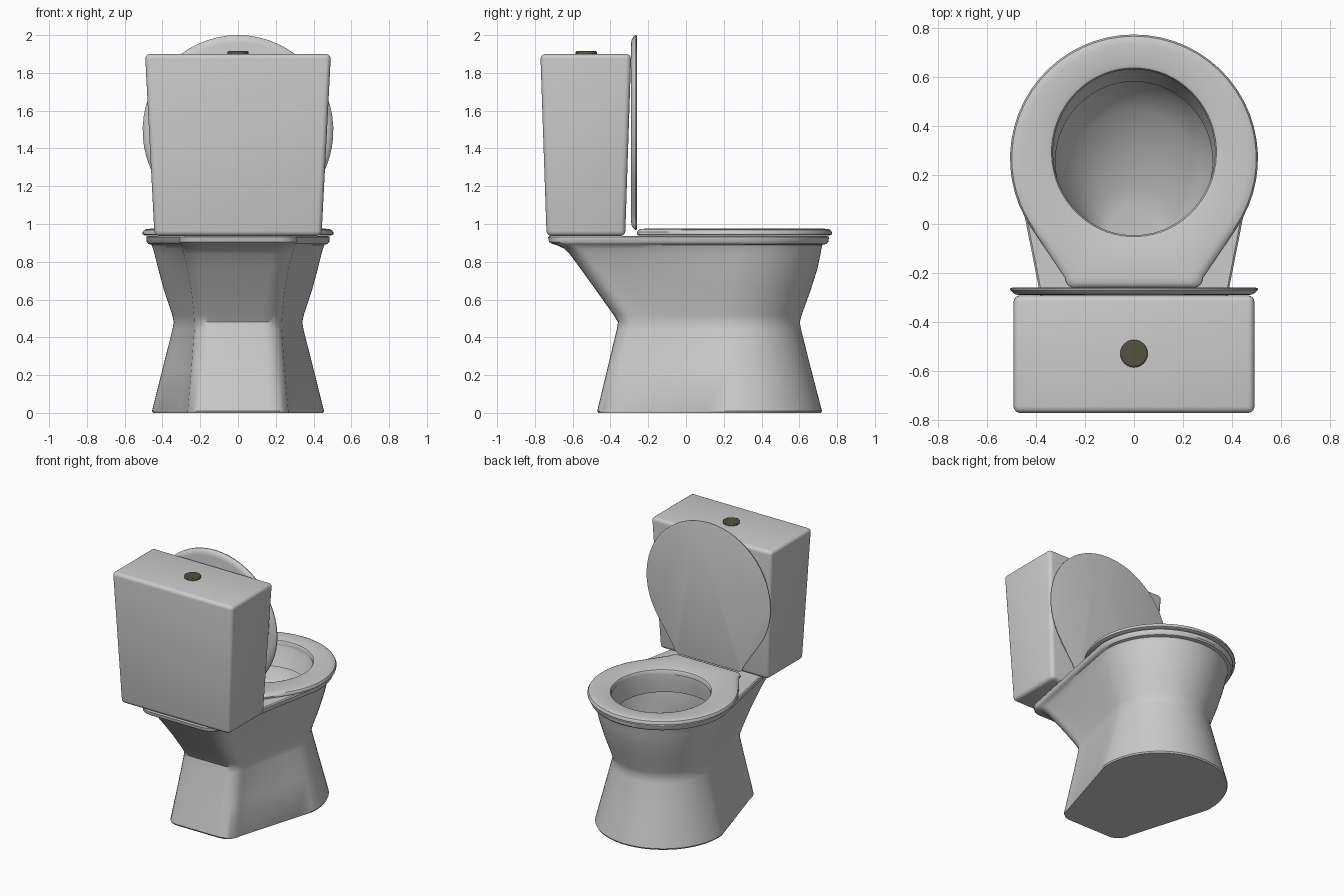
import bpy, bmesh
from math import sin, cos, pi, radians

if "Cube" in bpy.data.objects:
    bpy.data.objects.remove(bpy.data.objects["Cube"])

ARC, LINE, COR = 40, 4, 6
N = (ARC + 1) + 2 * LINE + 2 * (COR + 1)


def outline(w, yf, yb, wb, a=5, r=0.1, d=0.0):
    """Round front of half width w, straight taper to a rounded back edge; d insets it."""
    yc = yf - w
    w, wb, yb = w - d, wb - d, yb + d
    a = radians(a)
    pts = [(w * cos(t), yc + w * sin(t))
           for t in (-a + (pi + 2 * a) * i / ARC for i in range(ARC + 1))]
    x0, y0 = pts[-1]
    side = [(x0 + (-wb - x0) * k / (LINE + 1), y0 + (yb + r - y0) * k / (LINE + 1))
            for k in range(1, LINE + 1)]
    side += [(-wb + r - r * cos(t), yb + r - r * sin(t))
             for t in (pi / 2 * k / COR for k in range(COR + 1))]
    return pts + side + [(-x, y) for x, y in reversed(side)]


def ellipse(rx, ry, cy):
    ts = [pi / 2 + (i - ARC / 2) * 2 * pi / N for i in range(N)]
    return [(rx * cos(t), cy + ry * sin(t)) for t in ts]


def finish(bm, name, angle=35):
    bmesh.ops.recalc_face_normals(bm, faces=bm.faces)
    me = bpy.data.meshes.new(name)
    bm.to_mesh(me)
    bm.free()
    ob = bpy.data.objects.new(name, me)
    bpy.context.collection.objects.link(ob)
    bpy.ops.object.select_all(action='DESELECT')
    ob.select_set(True)
    bpy.context.view_layer.objects.active = ob
    bpy.ops.object.shade_smooth_by_angle(angle=radians(angle))
    return ob


def loft(name, rings, wrap=False, place=lambda x, y, z: (x, y, z)):
    """Skin a list of (outline, height) rings, capped or wrapped into a closed ring."""
    bm = bmesh.new()
    loops = [[bm.verts.new(place(x, y, z)) for x, y in pts] for pts, z in rings]
    pairs = list(zip(loops, loops[1:]))
    if wrap:
        pairs.append((loops[-1], loops[0]))
    else:
        bm.faces.new(loops[0])
        bm.faces.new(loops[-1])
    for a, b in pairs:
        for i in range(N):
            j = (i + 1) % N
            bm.faces.new((a[i], a[j], b[j], b[i]))
    return finish(bm, name)


# Pedestal and bowl: outside from the floor up, over the rim, then down inside
body = [  # z, half width, front y, back y, back half width
    (0.00, 0.450, 0.715, -0.465, 0.27), (0.01, 0.455, 0.72, -0.47, 0.27),
    (0.24, 0.398, 0.66, -0.415, 0.25), (0.44, 0.347, 0.61, -0.367, 0.235),
    (0.48, 0.340, 0.602, -0.36, 0.235), (0.52, 0.349, 0.613, -0.384, 0.237),
    (0.65, 0.392, 0.66, -0.477, 0.25), (0.76, 0.422, 0.695, -0.556, 0.27),
    (0.84, 0.442, 0.712, -0.615, 0.29), (0.87, 0.450, 0.717, -0.645, 0.30),
    (0.89, 0.458, 0.722, -0.69, 0.305), (0.895, 0.475, 0.745, -0.71, 0.31),
    (0.905, 0.483, 0.754, -0.725, 0.315), (0.93, 0.486, 0.757, -0.73, 0.315),
    (0.937, 0.478, 0.748, -0.722, 0.31)]
rings = [(outline(w, yf, yb, wb), z) for z, w, yf, yb, wb in body]
inner = [  # z, x radius, y radius, centre y
    (0.937, 0.335, 0.345, 0.290), (0.90, 0.33, 0.34, 0.285),
    (0.80, 0.32, 0.325, 0.255), (0.795, 0.335, 0.34, 0.25),
    (0.72, 0.315, 0.325, 0.235), (0.62, 0.27, 0.285, 0.18),
    (0.53, 0.20, 0.215, 0.08), (0.48, 0.15, 0.16, 0.0), (0.46, 0.11, 0.115, -0.04)]
rings += [(ellipse(rx, ry, cy), z) for z, rx, ry, cy in inner]
loft("pedestal_bowl", rings)


# Seat ring
def seat(d):
    return outline(0.505, 0.772, -0.26, 0.28, a=35, r=0.04, d=d)


loft("seat", [(seat(0.015), 0.938), (seat(0.0), 0.945), (seat(0.0), 0.957),
              (seat(0.007), 0.968), (seat(0.022), 0.974), (seat(0.04), 0.975),
              (ellipse(0.35, 0.358, 0.292), 0.975), (ellipse(0.336, 0.344, 0.292), 0.970),
              (ellipse(0.33, 0.338, 0.292), 0.960), (ellipse(0.33, 0.338, 0.292), 0.938)],
     wrap=True)

# Raised lid: the same outline stood upright against the tank
loft("lid", [(seat(0.010), 0.0), (seat(0.0), 0.003), (seat(0.0), 0.009),
             (seat(0.010), 0.020), (seat(0.022), 0.028), (seat(0.04), 0.031)],
     place=lambda x, y, z: (x, -0.259 - z, 1.228 + y))

# Tank: tapered box with rounded edges
bm = bmesh.new()
bmesh.ops.create_cube(bm, size=2)
for v in bm.verts:
    top = v.co.z > 0
    hx, y0, y1, z = (0.492, -0.771, -0.290, 1.9) if top else (0.442, -0.738, -0.322, 0.936)
    v.co = (hx * v.co.x, y1 if v.co.y > 0 else y0, z)
bmesh.ops.bevel(bm, geom=bm.edges[:], offset=0.027, segments=4, profile=0.5, affect='EDGES')
finish(bm, "tank")

# Flush button
bpy.ops.mesh.primitive_cylinder_add(vertices=24, radius=0.056, depth=0.03,
                                    location=(0, -0.528, 1.9))
button = bpy.context.object
button.name = "flush_button"
bev = button.modifiers.new("bevel", 'BEVEL')
bev.width, bev.segments = 0.006, 2
bpy.ops.object.shade_smooth_by_angle(angle=radians(35))
mat = bpy.data.materials.new("dark_olive")
mat.diffuse_color = (0.09, 0.085, 0.05, 1)
mat.use_nodes = True
mat.node_tree.nodes["Principled BSDF"].inputs["Base Color"].default_value = mat.diffuse_color
button.data.materials.append(mat)
